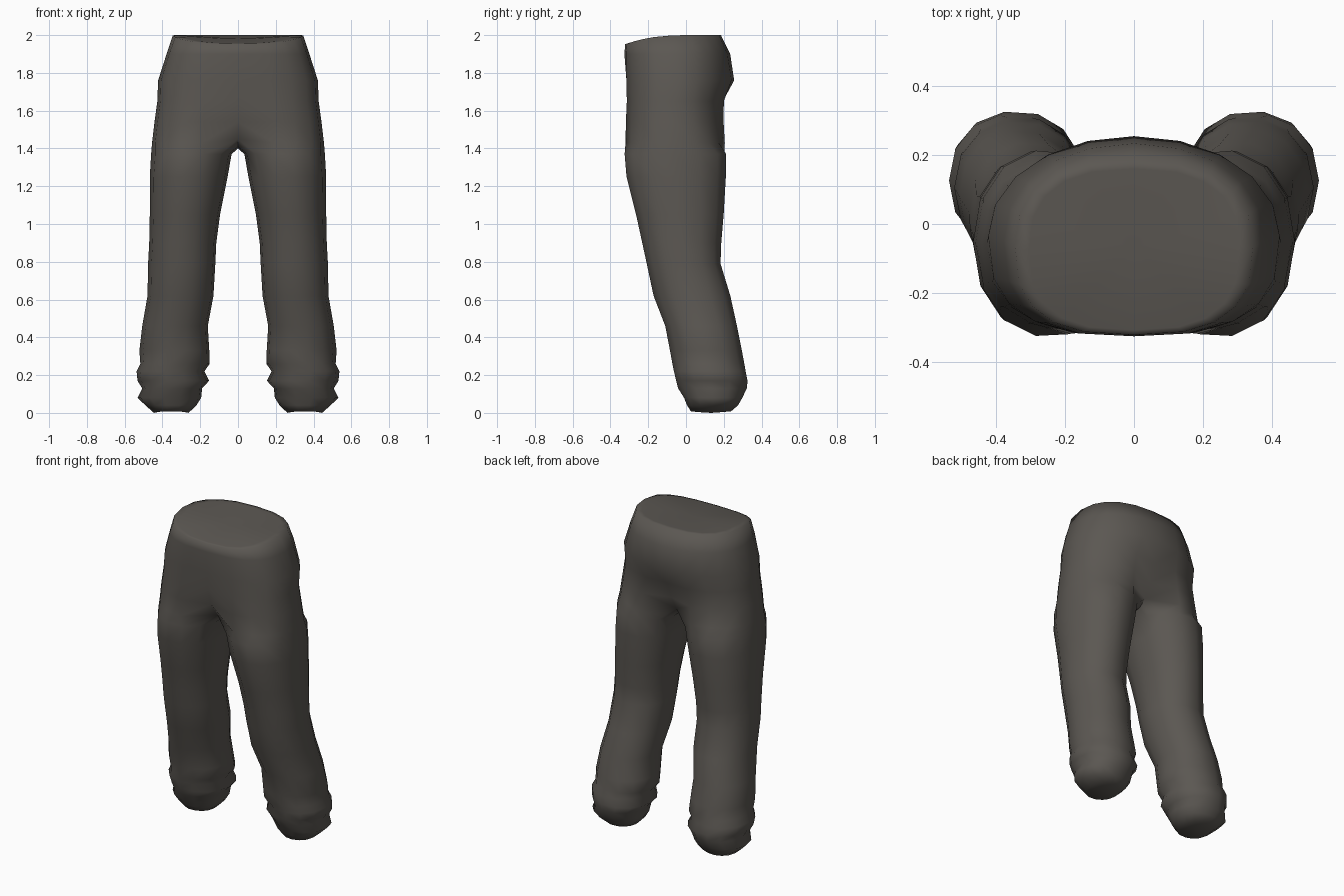
import bpy, bmesh, math

if "Cube" in bpy.data.objects:
    bpy.data.objects.remove(bpy.data.objects["Cube"])

ARC, INNER = 11, 3          # points on the outer arc, extra points on the inner leg


def spow(v, p):
    return math.copysign(abs(v) ** p, v)


def rim_z(y):
    """Waistline dips towards the front."""
    return 2.0 - 0.048 * min(1, max(0, -y / 0.32)) ** 2.4


def hip_arc(z, hw, yf, yb, cf, cb, back):
    """Half ring from front centre to back centre; cf, cb are the centre-line depths
    and back is the roundness of the rear corners."""
    pts = []
    for i in range(ARC):
        a = math.radians(-90 + 180 * i / (ARC - 1))
        p = 0.74 if a < 0 else back
        x = hw * spow(math.cos(a), p) if 0 < i < ARC - 1 else 0.0
        y = (yf + yb) / 2 + (yb - yf) / 2 * spow(math.sin(a), p)
        y = cf if i == 0 else cb if i == ARC - 1 else y
        pts.append((x, y, rim_z(y) if z is None else z))
    return pts


def leg_ring(z, xi, xo, yf, yb):
    """Closed ring; the outer arc comes first, then the inner side."""
    angles = [-135 + 270 * i / (ARC - 1) for i in range(ARC)]
    angles += [135 + 90 * (i + 1) / (INNER + 1) for i in range(INNER)]
    return [((xi + xo) / 2 + (xo - xi) / 2 * spow(math.cos(math.radians(a)), 0.93),
             (yf + yb) / 2 + (yb - yf) / 2 * spow(math.sin(math.radians(a)), 0.93), z)
            for a in angles]


bm = bmesh.new()


def add(points):
    return [bm.verts.new(p) for p in points]


def bridge(a, b, closed):
    n = len(b) if closed else ARC
    for i in range(n if closed else n - 1):
        j = (i + 1) % n
        bm.faces.new((a[i], b[i], b[j], a[j]))


def fan(ring, centre, closed):
    c = bm.verts.new(centre)
    n = len(ring)
    for i in range(n if closed else n - 1):
        bm.faces.new((ring[i], ring[(i + 1) % n], c))


# waist and hips: height, half width, front, back, centre front, centre back, rear roundness
hips = [
    (None, 0.305, -0.308, 0.16, -0.308, 0.16, 0.78),
    (None, 0.345, -0.322, 0.185, -0.322, 0.185, 0.82),
    (1.90, 0.378, -0.328, 0.232, -0.326, 0.234, 0.92),
    (1.76, 0.423, -0.326, 0.255, -0.315, 0.255, 0.98),
    (1.65, 0.427, -0.323, 0.212, -0.305, 0.195, 0.90),
    (1.54, 0.442, -0.328, 0.210, -0.275, 0.15, 0.84),
    (1.43, 0.455, -0.330, 0.216, -0.21, 0.10, 0.80),
]
rings = [add(hip_arc(*h)) for h in hips]
for a, b in zip(rings, rings[1:]):
    bridge(a, b, False)
fan(rings[0], (0, -0.07, 1.98), False)

# crotch: centre-line points complete the top ring of the leg
top = rings[-1]
top[0].co.z = top[-1].co.z = 1.45
top += add([(0, 0.05, 1.41), (0, -0.03, 1.40), (0, -0.12, 1.41)])

# leg: height, inner x, outer x, front y, back y
legs = [
    (1.37, 0.034, 0.460, -0.328, 0.216),
    (1.25, 0.055, 0.467, -0.318, 0.214),
    (1.05, 0.095, 0.467, -0.267, 0.202),
    (0.90, 0.115, 0.470, -0.234, 0.189),
    (0.79, 0.120, 0.476, -0.210, 0.185),
    (0.62, 0.130, 0.479, -0.174, 0.237),
    (0.46, 0.160, 0.507, -0.112, 0.272),
    (0.33, 0.152, 0.522, -0.087, 0.298),
    (0.26, 0.150, 0.517, -0.074, 0.311),
    (0.22, 0.178, 0.537, -0.066, 0.318),
    (0.17, 0.153, 0.532, -0.054, 0.328),
    (0.13, 0.190, 0.507, -0.044, 0.324),
    (0.08, 0.195, 0.532, -0.012, 0.300),
    (0.04, 0.220, 0.490, 0.004, 0.277),
    (0.005, 0.262, 0.445, 0.025, 0.240),
]
prev = top
for row in legs:
    ring = add(leg_ring(*row))
    bridge(prev, ring, True)
    prev = ring
for v in prev:                      # hem lifts slightly at the back and front
    v.co.z = 0.0 + 0.12 * abs(v.co.y - 0.13) ** 1.2
fan(prev, (0.355, 0.13, 0.02), True)

bmesh.ops.recalc_face_normals(bm, faces=bm.faces)
mesh = bpy.data.meshes.new("trousers")
bm.to_mesh(mesh)
bm.free()

trousers = bpy.data.objects.new("trousers", mesh)
bpy.context.collection.objects.link(trousers)
bpy.context.view_layer.objects.active = trousers
trousers.select_set(True)

# second half
mirror = trousers.modifiers.new("mirror", "MIRROR")
mirror.use_clip = True
mirror.merge_threshold = 0.001
bpy.ops.object.modifier_apply(modifier="mirror")
bpy.ops.object.shade_smooth_by_angle(angle=math.radians(75))

# cloth colour
cloth = bpy.data.materials.new("dark warm grey cloth")
cloth.diffuse_color = (0.105, 0.096, 0.085, 1)
cloth.use_nodes = True
cloth.node_tree.nodes["Principled BSDF"].inputs["Base Color"].default_value = cloth.diffuse_color
mesh.materials.append(cloth)
